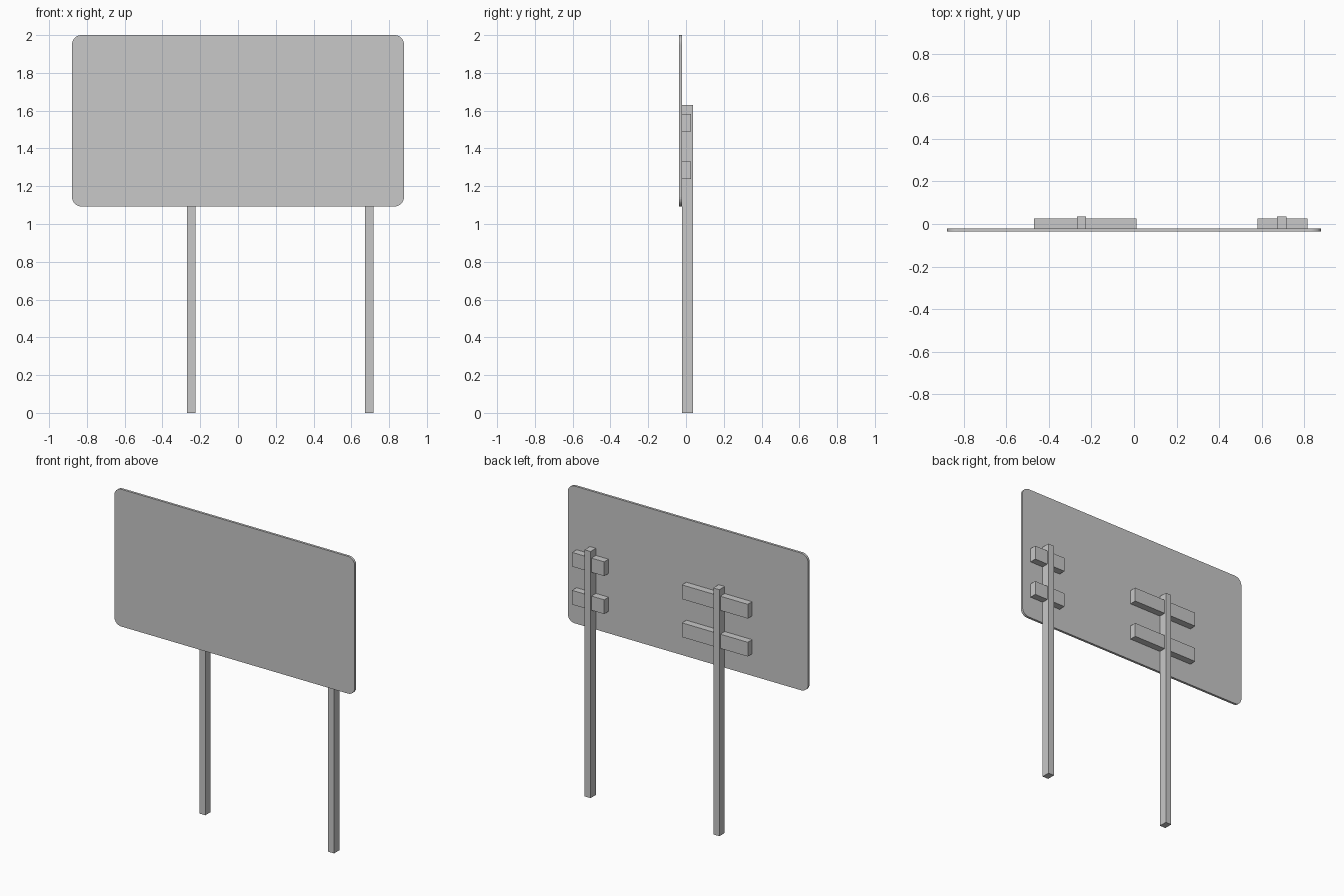
import bpy
import bmesh

cube = bpy.data.objects.get("Cube")
if cube:
    bpy.data.objects.remove(cube, do_unlink=True)

grey = bpy.data.materials.new("light grey")
grey.use_nodes = True
colour = (0.58, 0.58, 0.58, 1)
grey.diffuse_color = colour
grey.node_tree.nodes["Principled BSDF"].inputs["Base Color"].default_value = colour


def box(name, x, y, z, radius=0):
    """Box from (min, max) ranges, optionally rounding the four edges along y."""
    mesh = bpy.data.meshes.new(name)
    bm = bmesh.new()
    bmesh.ops.create_cube(bm, size=1)
    for v in bm.verts:
        v.co = [r[0] if c < 0 else r[1] for c, r in zip(v.co, (x, y, z))]
    if radius:
        corners = [e for e in bm.edges
                   if abs(e.verts[0].co.y - e.verts[1].co.y) > 0.001]
        bmesh.ops.bevel(bm, geom=corners, offset=radius, segments=8,
                        profile=0.5, affect='EDGES')
    bm.to_mesh(mesh)
    bm.free()
    mesh.materials.append(grey)
    obj = bpy.data.objects.new(name, mesh)
    bpy.context.collection.objects.link(obj)
    return obj


# Board with rounded corners
BACK = -0.02
box("sign_panel", (-0.879, 0.879), (-0.036, BACK), (1.093, 2), 0.05)

# Posts, each carrying two cross rails fixed to the back of the board
for side, post_x, rail_x in (("right", -0.247, (-0.47, 0.012)),
                             ("left", 0.695, (0.58, 0.815))):
    box(side + "_post", (post_x - 0.022, post_x + 0.022), (BACK, 0.036), (0, 1.63))
    for level, z in (("lower", 1.238), ("upper", 1.489)):
        box(f"{side}_{level}_rail", rail_x, (BACK, 0.026), (z, z + 0.094))
